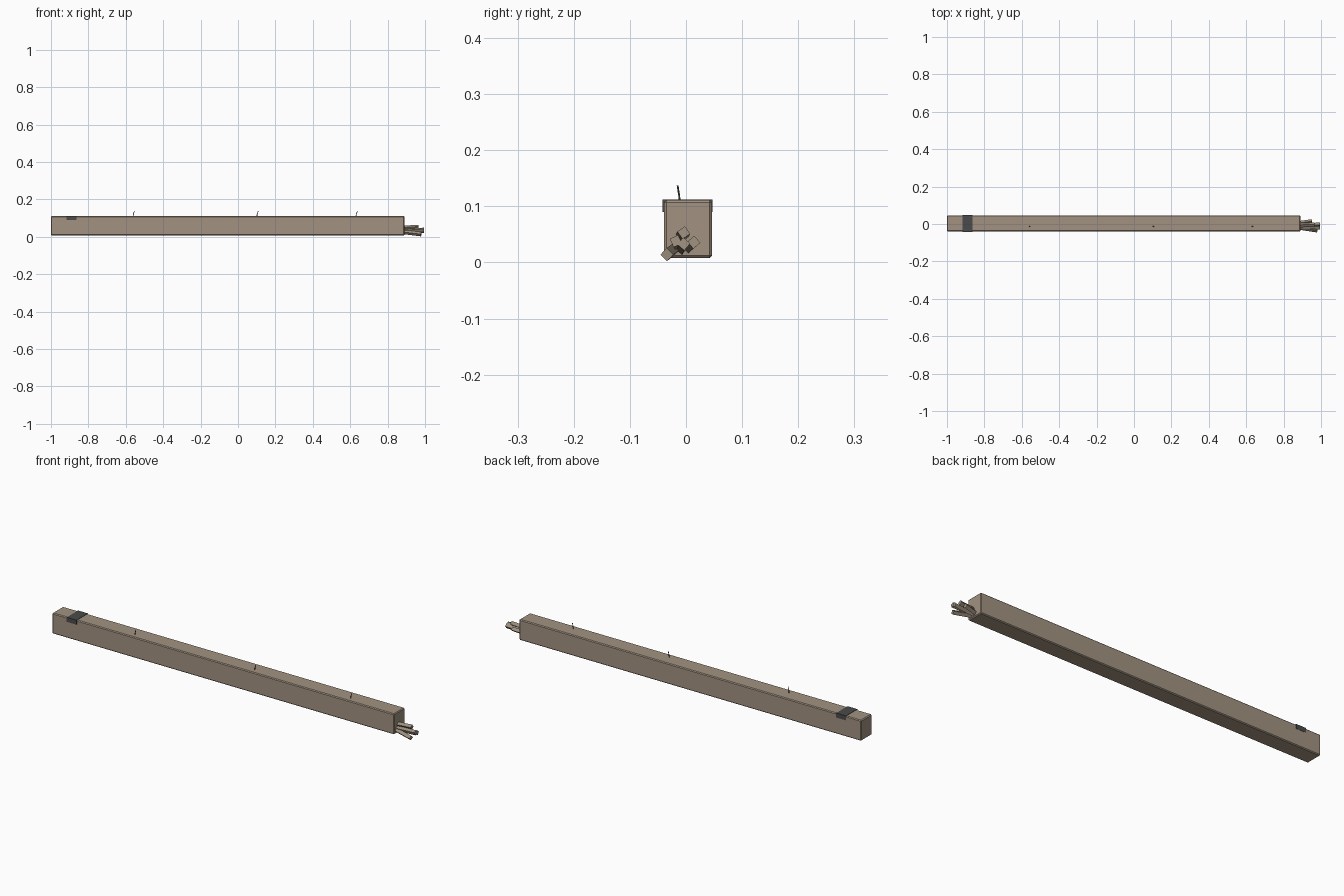
import bpy, math
from mathutils import Vector, Matrix

if "Cube" in bpy.data.objects:
    bpy.data.objects.remove(bpy.data.objects["Cube"])


def material(name, rgb):
    m = bpy.data.materials.new(name)
    m.diffuse_color = (*rgb, 1)
    m.use_nodes = True
    m.node_tree.nodes["Principled BSDF"].inputs["Base Color"].default_value = m.diffuse_color
    return m


wood = material("wood", (0.36, 0.29, 0.22))
pale = material("pale_wood", (0.34, 0.28, 0.21))
iron = material("iron", (0.07, 0.07, 0.07))


def box(name, lo, hi, mat, bevel=0):
    lo, hi = Vector(lo), Vector(hi)
    bpy.ops.mesh.primitive_cube_add(size=1, location=(lo + hi) / 2)
    ob = bpy.context.object
    ob.name = name
    ob.scale = hi - lo
    bpy.ops.object.transform_apply(location=False, rotation=False, scale=True)
    ob.data.materials.append(mat)
    if bevel:
        mod = ob.modifiers.new("bevel", 'BEVEL')
        mod.width = bevel
        mod.segments = 1
    return ob


def stick(name, a, b, side, roll, mat):
    a, b = Vector(a), Vector(b)
    d = b - a
    h = side / 2
    ob = box(name, (-h, -h, -d.length / 2), (h, h, d.length / 2), mat)
    ob.matrix_world = (Matrix.Translation((a + b) / 2)
                       @ d.to_track_quat('Z', 'Y').to_matrix().to_4x4()
                       @ Matrix.Rotation(math.radians(roll), 4, 'Z'))


# Timber beam
box("beam", (-1, -0.039, 0.008), (0.89, 0.046, 0.111), wood, 0.004)

# Metal strap wrapped over the top
box("strap", (-0.917, -0.042, 0.09), (-0.863, 0.047, 0.1125), iron)

# Splinters sticking out of the broken end
splinters = [
    ((0.84, -0.008, 0.045), (0.965, -0.004, 0.053), 35),
    ((0.84, -0.012, 0.028), (0.995, -0.018, 0.038), 25),
    ((0.84, -0.002, 0.022), (0.95, 0.014, 0.036), 40),
    ((0.84, -0.012, 0.031), (0.98, -0.034, 0.014), 45),
    ((0.84, -0.010, 0.022), (0.995, -0.004, 0.033), 50),
]
for i, (a, b, roll) in enumerate(splinters):
    stick(f"splinter_{i + 1}", a, b, 0.0165, roll, pale)

# Bent nails along the top
for i, x in enumerate((-0.562, 0.100, 0.630)):
    cu = bpy.data.curves.new(f"nail_{i + 1}", 'CURVE')
    cu.dimensions = '3D'
    cu.bevel_depth = 0.0018
    cu.bevel_resolution = 1
    cu.use_fill_caps = True
    pts = [(x, -0.011, 0.105), (x + 0.002, -0.012, 0.118),
           (x + 0.008, -0.015, 0.137)]
    sp = cu.splines.new('POLY')
    sp.points.add(len(pts) - 1)
    for p, co in zip(sp.points, pts):
        p.co = (*co, 1)
    cu.materials.append(iron)
    ob = bpy.data.objects.new(f"nail_{i + 1}", cu)
    bpy.context.collection.objects.link(ob)
